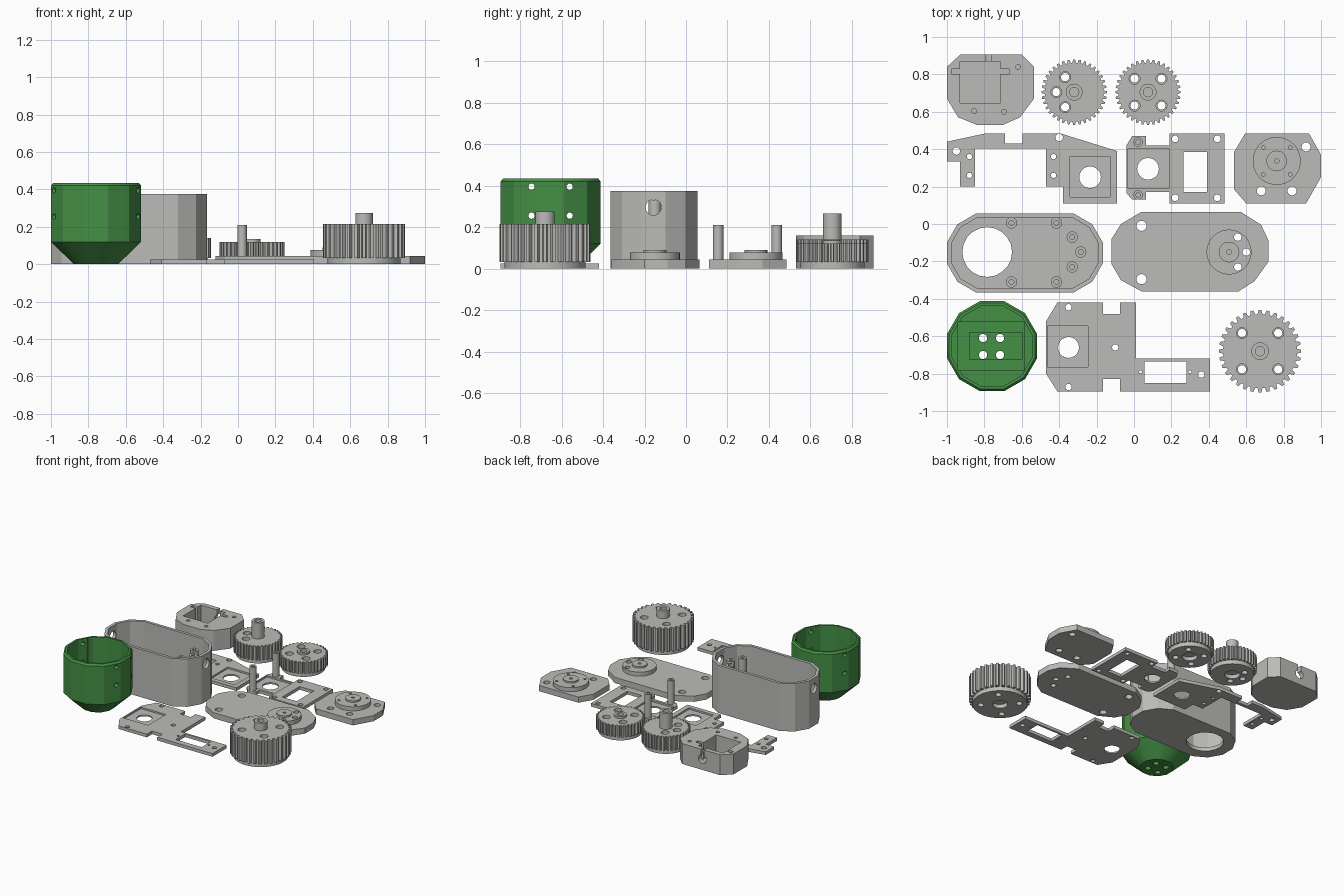
import bpy, bmesh, math
from mathutils import Matrix, Vector

if "Cube" in bpy.data.objects:
    bpy.data.objects.remove(bpy.data.objects["Cube"])


def material(name, rgb):
    m = bpy.data.materials.new(name)
    m.diffuse_color = (*rgb, 1)
    m.use_nodes = True
    m.node_tree.nodes["Principled BSDF"].inputs["Base Color"].default_value = m.diffuse_color
    return m


GREY = material("light grey", (0.50, 0.50, 0.48))
GREEN = material("green", (0.06, 0.28, 0.06))


def loft(name, rings, mat=GREY):
    """Closed solid through equal-length rings of (x, y, z) points."""
    bm = bmesh.new()
    vs = [[bm.verts.new(p) for p in r] for r in rings]
    n = len(vs[0])
    for a, b in zip(vs, vs[1:]):
        for i in range(n):
            bm.faces.new((a[i], a[(i + 1) % n], b[(i + 1) % n], b[i]))
    bm.faces.new(vs[0][::-1])
    bm.faces.new(vs[-1])
    bmesh.ops.recalc_face_normals(bm, faces=bm.faces)
    me = bpy.data.meshes.new(name)
    bm.to_mesh(me)
    bm.free()
    me.materials.append(mat)
    ob = bpy.data.objects.new(name, me)
    bpy.context.collection.objects.link(ob)
    return ob


def prism(name, pts, z0, z1, mat=GREY):
    return loft(name, [[(x, y, z) for x, y in pts] for z in (z0, z1)], mat)


def circle(x, y, r, n=28, phase=0.0):
    return [(x + r * math.cos(phase + i * math.tau / n),
             y + r * math.sin(phase + i * math.tau / n)) for i in range(n)]


def cyl(x, y, r, z0, z1, n=28):
    return prism("tool", circle(x, y, r, n), z0, z1)


def hole(x, y, r, z0=-0.1, z1=1):
    return cyl(x, y, r, z0, z1, 20)


def block(x0, x1, y0, y1, z0, z1):
    return prism("tool", [(x0, y0), (x1, y0), (x1, y1), (x0, y1)], z0, z1)


def drill(axis, start, r, length):
    """Round cutter along the x or y axis."""
    ob = cyl(0, 0, r, 0, length, 20)
    turn = (Matrix.Rotation(math.pi / 2, 4, 'Y') if axis == 'x'
            else Matrix.Rotation(-math.pi / 2, 4, 'X'))
    ob.data.transform(Matrix.Translation(Vector(start)) @ turn)
    return ob


def combine(ob, tools, op='DIFFERENCE'):
    bpy.context.view_layer.objects.active = ob
    for t in tools:
        m = ob.modifiers.new("bool", 'BOOLEAN')
        m.operation, m.object, m.solver = op, t, 'EXACT'
        bpy.ops.object.modifier_apply(modifier=m.name)
        bpy.data.objects.remove(t)


def holes(ob, spots, r):
    combine(ob, [hole(x, y, r) for x, y in spots])


# --- Toothed wheels: flange, teeth, hub, screw holes ---
def gear(name, x, y, r, teeth, top, hub_r, hub_top, spots):
    pts = []
    for i in range(teeth):
        for f, k in ((-0.34, 0.9), (-0.17, 1), (0.17, 1), (0.34, 0.9)):
            a = (i + f) * math.tau / teeth
            pts.append((x + r * k * math.cos(a), y + r * k * math.sin(a)))
    ob = prism(name, pts, 0.032, top)
    combine(ob, [cyl(x, y, r * 0.89, 0, 0.05, 48),
                 cyl(x, y, hub_r, 0.04, hub_top)], 'UNION')
    combine(ob, [hole(x, y, 0.025, 0.06), hole(x, y, 0.055, -0.1, 0.03)])
    for dx, dy in spots:
        combine(ob, [hole(x + dx, y + dy, 0.022),
                     hole(x + dx, y + dy, 0.029, top - 0.03)])


def four(d):
    return [(sx * d, sy * d) for sx in (-1, 1) for sy in (-1, 1)]


gear("shaft_gear", -0.32, 0.705, 0.175, 36, 0.14, 0.045, 0.265,
     [(-0.048, 0.08), (-0.095, 0), (-0.048, -0.08)])
gear("flat_gear", 0.075, 0.705, 0.175, 36, 0.12, 0.045, 0.135, four(0.072))
gear("large_gear", 0.674, -0.68, 0.22, 32, 0.215, 0.047, 0.275, four(0.097))

# --- Motor holder block with pocket and cable slot ---
holder = prism("motor_holder", [
    (-1, 0.84), (-0.93, 0.905), (-0.60, 0.905), (-0.535, 0.84), (-0.535, 0.67),
    (-0.61, 0.57), (-0.70, 0.53), (-0.84, 0.53), (-0.94, 0.57), (-1, 0.67)], 0, 0.16)
combine(holder, [block(-0.93, -0.715, 0.647, 0.868, 0.03, 1),
                 block(-0.975, -0.665, 0.803, 0.829, 0.03, 1),
                 block(-0.79, -0.763, 0.85, 1, 0.08, 1),
                 drill('y', (-0.777, 0.85, 0.085), 0.035, 0.1)])
combine(holder, [hole(x, y, 0.013, 0.06) for x, y in
                 ((-0.62, 0.84), (-0.855, 0.604), (-0.695, 0.60))])

# --- Thin mounting plates ---
T = 0.025
bracket = prism("bridge_plate", [
    (-1, 0.44), (-0.79, 0.485), (-0.69, 0.485), (-0.69, 0.43), (-0.595, 0.43),
    (-0.595, 0.485), (-0.395, 0.485), (-0.09, 0.39), (-0.09, 0.11), (-0.38, 0.11),
    (-0.38, 0.20), (-0.47, 0.20), (-0.47, 0.405), (-0.85, 0.405), (-0.85, 0.20),
    (-0.93, 0.20), (-0.93, 0.335), (-1, 0.335)], 0, T)
combine(bracket, [block(-0.342, -0.128, 0.145, 0.362, 0.012, 1)])
holes(bracket, [(-0.235, 0.25)], 0.058)
holes(bracket, [(-0.95, 0.39), (-0.40, 0.462)], 0.02)
holes(bracket, [(x, y) for x in (-0.88, -0.43) for y in (0.26, 0.36)], 0.014)

post_plate = prism("post_plate", [
    (-0.04, 0.42), (-0.01, 0.47), (0.065, 0.47), (0.065, 0.42), (0.19, 0.42),
    (0.19, 0.485), (0.485, 0.485), (0.485, 0.11), (0.19, 0.11), (0.19, 0.17),
    (0.065, 0.17), (0.065, 0.13), (-0.01, 0.13), (-0.04, 0.165)], 0, T)
combine(post_plate, [block(-0.032, 0.187, 0.19, 0.405, 0.012, 1),
                     block(0.265, 0.39, 0.17, 0.385, -1, 1)])
posts = [(0.022, 0.438), (0.022, 0.155)]
combine(post_plate, [cyl(x, y, 0.025, 0.005, 0.21) for x, y in posts], 'UNION')
combine(post_plate, [hole(x, y, 0.012, 0.1) for x, y in posts])
holes(post_plate, [(0.075, 0.295)], 0.058)
holes(post_plate, [(x, y) for x in (0.22, 0.445) for y in (0.14, 0.455)], 0.018)

servo_plate = prism("arm_plate", [
    (-0.41, -0.42), (-0.165, -0.42), (-0.165, -0.48), (-0.075, -0.48), (-0.075, -0.42),
    (0.01, -0.42), (0.01, -0.72), (0.405, -0.72), (0.405, -0.895), (-0.075, -0.895),
    (-0.075, -0.83), (-0.165, -0.83), (-0.165, -0.895), (-0.41, -0.895),
    (-0.47, -0.80), (-0.47, -0.52)], 0, T)
combine(servo_plate, [block(-0.462, -0.245, -0.765, -0.545, 0.012, 1),
                      block(0.055, 0.28, -0.85, -0.735, -1, 1)])
holes(servo_plate, [(-0.35, -0.66)], 0.056)
holes(servo_plate, [(-0.35, -0.445), (-0.35, -0.872), (-0.1, -0.66), (0.36, -0.805)], 0.017)
holes(servo_plate, [(0.035, -0.79), (0.30, -0.79)], 0.008)


# --- Covers carrying a stepped bearing disc ---
def bearing(ob, x, y, r):
    combine(ob, [cyl(x, y, r, 0.02, 0.077, 48), cyl(x, y, 0.055, 0.03, 0.09)], 'UNION')
    combine(ob, [hole(x, y, 0.012, 0.06)])


end_cap = prism("end_cap", [
    (0.595, 0.485), (0.935, 0.485), (1, 0.37), (1, 0.25),
    (0.92, 0.11), (0.60, 0.11), (0.535, 0.185), (0.535, 0.385)], 0, 0.045)
bearing(end_cap, 0.763, 0.337, 0.128)
holes(end_cap, [(0.92, 0.412), (0.68, 0.177), (0.845, 0.177)], 0.024)
combine(end_cap, [hole(0.763 + a, 0.337 + b, 0.01, 0.03) for a, b in four(0.072)])

cover = prism("case_cover", [
    (0.04, 0.065), (0.57, 0.065), (0.68, -0.005), (0.72, -0.09), (0.72, -0.20),
    (0.645, -0.305), (0.56, -0.36), (0.04, -0.36), (-0.07, -0.30), (-0.12, -0.215),
    (-0.12, -0.08), (-0.07, 0)], 0, 0.045)
bearing(cover, 0.508, -0.15, 0.12)
holes(cover, [(0.04, -0.01), (0.04, -0.295)], 0.027)
holes(cover, [(0.555, -0.07), (0.60, -0.15), (0.555, -0.23)], 0.02)


# --- Tall open case with faceted ends ---
def capsule(apothem):
    r = apothem / math.cos(math.pi / 12)
    ang = [math.radians(a) for a in range(-75, 90, 30)]
    right = [(-0.377 + r * math.cos(a), -0.155 + r * math.sin(a)) for a in ang]
    left = [(-0.79 - r * math.cos(a), -0.155 - r * math.sin(a)) for a in ang]
    return right + left


case = prism("case_body", capsule(0.21), 0, 0.375)
combine(case, [prism("tool", capsule(0.187), 0.03, 1),
               hole(-0.785, -0.15, 0.133),
               drill('x', (-1.1, -0.157, 0.295), 0.038, 1.1)])
tall = [(-0.33, -0.07), (-0.285, -0.15), (-0.33, -0.23)]
low = [(x, y) for x in (-0.655, -0.415) for y in (0.005, -0.31)]
for spots, top in ((tall, 0.33), (low, 0.08)):
    combine(case, [cyl(x, y, 0.03, 0.02, top) for x, y in spots], 'UNION')
    combine(case, [hole(x, y, 0.013, 0.04) for x, y in spots])

# --- Green faceted pod: cone base, chamfered rim, nested pockets ---
CX, CY = -0.759, -0.653


def twelve(apothem, z):
    r = apothem / math.cos(math.pi / 12)
    return [(x, y, z) for x, y in circle(CX, CY, r, 12, math.pi / 12)]


pod = loft("faceted_pod", [twelve(0.118, 0), twelve(0.241, 0.12),
                           twelve(0.241, 0.42), twelve(0.23, 0.434)], GREEN)
combine(pod, [loft("tool", [twelve(0.215, 0.15), twelve(0.215, 1)], GREEN),
              block(-0.94, -0.585, -0.78, -0.525, 0.115, 1),
              block(-0.88, -0.60, -0.725, -0.58, 0.06, 1)])
holes(pod, [(x, y) for x in (-0.807, -0.716) for y in (-0.61, -0.70)], 0.022)
combine(pod, [drill('x', (-1.1, CY + s * 0.092, z), 0.015, 0.7)
              for s in (-1, 1) for z in (0.255, 0.395)])

# --- Shared finish: single material per part, crisp facets, soft round walls ---
for ob in list(bpy.context.scene.objects):
    mat = GREEN if ob is pod or ob.name == "faceted_pod" else GREY
    ob.data.materials.clear()
    ob.data.materials.append(mat)
    for p in ob.data.polygons:
        p.material_index = 0
    bpy.ops.object.select_all(action='DESELECT')
    ob.select_set(True)
    bpy.context.view_layer.objects.active = ob
    bpy.ops.object.shade_smooth_by_angle(angle=math.radians(24))
